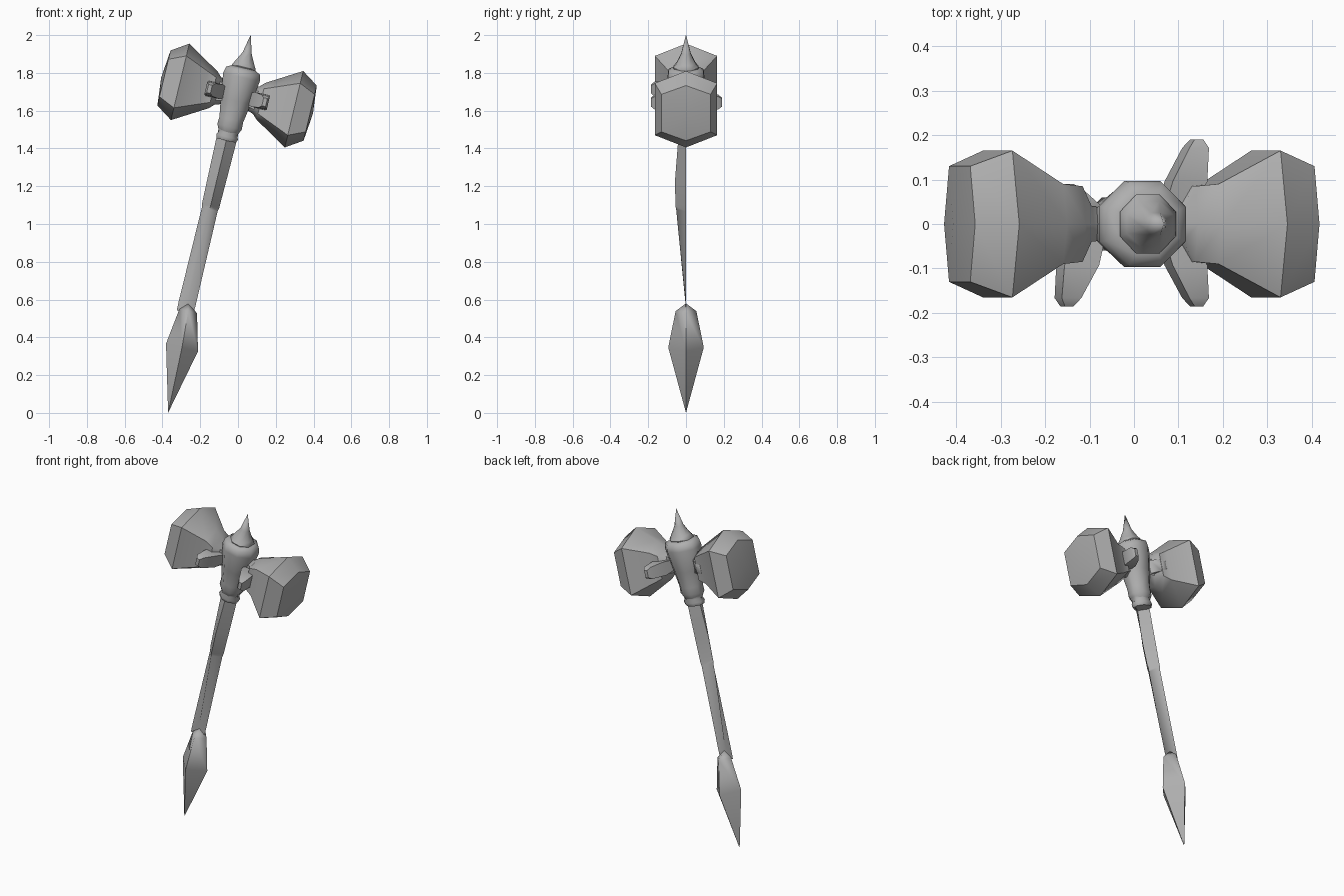
import bpy, bmesh, math
from mathutils import Matrix, Vector

cube = bpy.data.objects.get("Cube")
if cube:
    bpy.data.objects.remove(cube, do_unlink=True)

steel = bpy.data.materials.new("grey_steel")
steel.use_nodes = True
GREY = (0.43, 0.43, 0.43, 1)
steel.diffuse_color = GREY
steel.node_tree.nodes["Principled BSDF"].inputs["Base Color"].default_value = GREY

# Parts are built upright around the centre of the head, then tilted as a whole
TILT = Matrix.Translation((-0.005, 0, 1.68)) @ Matrix.Rotation(math.radians(13.5), 4, "Y")


def loft(name, rings, closed=True, angle=50):
    """Skin a list of rings; a ring with one point makes a tip."""
    bm = bmesh.new()
    loops = [[bm.verts.new(TILT @ Vector(p)) for p in ring] for ring in rings]
    for a, b in zip(loops, loops[1:]):
        n = max(len(a), len(b))
        for i in range(n if closed else n - 1):
            j = (i + 1) % n
            quad = [a[i % len(a)], a[j % len(a)], b[j % len(b)], b[i % len(b)]]
            bm.faces.new(list(dict.fromkeys(quad)))
    if closed:
        for end in (loops[0], loops[-1]):
            if len(end) > 2:
                bm.faces.new(end)
        bmesh.ops.recalc_face_normals(bm, faces=bm.faces)
    mesh = bpy.data.meshes.new(name)
    bm.to_mesh(mesh)
    bm.free()
    mesh.materials.append(steel)
    obj = bpy.data.objects.new(name, mesh)
    bpy.context.collection.objects.link(obj)
    bpy.ops.object.select_all(action="DESELECT")
    obj.select_set(True)
    bpy.context.view_layer.objects.active = obj
    bpy.ops.object.shade_smooth_by_angle(angle=math.radians(angle))
    return obj


def level(v, ru, ry, sides=8, u=0, turn=0.5):
    """Horizontal ring at height v."""
    angles = [2 * math.pi * (i + turn) / sides for i in range(sides)]
    return [(u + ru * math.cos(t), ry * math.sin(t), v) for t in angles]


def hexagon(side, u, hy, hv):
    """Upright six-sided section, pointed at top and bottom."""
    shape = [(0, 1), (1, .68), (1, -.68), (0, -1), (-1, -.68), (-1, .68)]
    return [(side * u, y * hy, v * hv) for y, v in shape]


# Hammer heads
for side, label in ((1, "left"), (-1, "right")):
    sections = [(.06, .035, .06), (.105, .04, .075), (.13, .085, .10), (.18, .09, .13),
                (.31, .165, .208), (.398, .13, .15)]
    loft(f"{label}_hammer_head",
         [hexagon(side, *s) for s in sections] + [[(side * .413, 0, 0)]], angle=40)

# Prongs beside the necks
def prong(name, side, front, reach):
    rings = []
    for f, u0, u1, h in ((0, .06, .105, .025), (.5, .085, .165, .04), (.9, .125, .17, .035), (1, .14, .16, .022)):
        y = front * reach * f
        rings.append([(side * u0, y, -h), (side * u1, y, -h),
                      (side * u1, y, h), (side * u0, y, h)])
    loft(name, rings)

prong("left_front_prong", 1, -1, .185)
prong("left_back_prong", 1, 1, .19)
prong("right_front_prong", -1, -1, .185)
prong("right_back_prong", -1, 1, .09)

# Central socket, flaring upward
loft("socket", [level(*r) for r in (
    (-.20, .055, .05), (-.17, .072, .065), (-.13, .07, .065), (-.03, .088, .08),
    (.10, .108, .105), (.135, .10, .10), (.15, .07, .075))])
# Binding under the socket
loft("binding", [level(*r) for r in (
    (-.245, .058, .045), (-.225, .064, .055), (-.205, .054, .048), (-.185, .064, .055))])
# Top spike on its bulb
loft("top_spike", [level(.12, .06, .06), level(.155, .07, .072), level(.175, .058, .055),
                   level(.23, .027, .027), [(-.005, 0, .33)]])

# Handle: an open shell with a ridge along the front
loft("handle", [[(-w, 0, v), (0, -d, v), (w, 0, v)] for v, w, d in (
    (-.20, .054, .042), (-.25, .054, .042), (-.46, .05, .058), (-.60, .047, .056),
    (-.62, .043, .052), (-1.13, .046, .003), (-1.18, .045, .003))], closed=False, angle=70)

# Pointed pommel with a diamond section
loft("pommel_blade", [[(.005, 0, -1.13)],
                      level(-1.17, .048, .055, 4, .015, 0),
                      level(-1.365, .087, .094, 4, .028, 0),
                      [(.037, 0, -1.718)]], angle=70)
